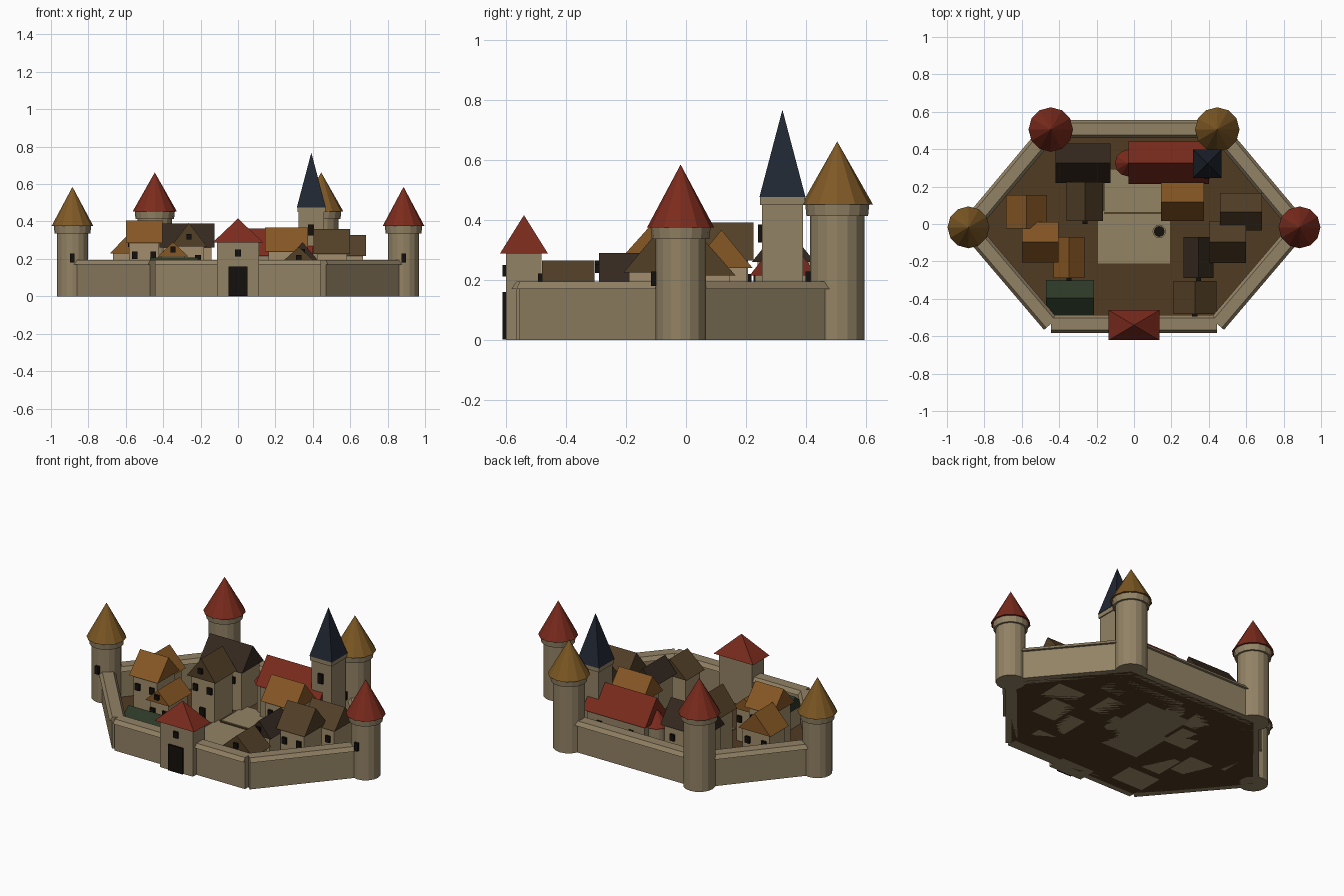
import bpy, bmesh
from math import atan2, pi
from mathutils import Vector, Matrix

if "Cube" in bpy.data.objects:
    bpy.data.objects.remove(bpy.data.objects["Cube"], do_unlink=True)


def material(name, r, g, b):
    m = bpy.data.materials.new(name)
    m.use_nodes = True
    m.diffuse_color = (r, g, b, 1)
    bsdf = m.node_tree.nodes["Principled BSDF"]
    bsdf.inputs["Base Color"].default_value = (r, g, b, 1)
    bsdf.inputs["Roughness"].default_value = 0.9
    return m


STONE = material("stone", 0.29, 0.225, 0.13)
PLASTER = material("plaster", 0.36, 0.27, 0.15)
PAVING = material("paving", 0.29, 0.23, 0.13)
EARTH = material("earth", 0.08, 0.043, 0.016)
RED = material("red_tile", 0.2, 0.024, 0.012)
ORANGE = material("orange_tile", 0.24, 0.095, 0.018)
OCHRE = material("ochre_tile", 0.21, 0.1, 0.018)
BROWN = material("brown_shingle", 0.085, 0.05, 0.02)
DARK = material("dark_shingle", 0.035, 0.022, 0.014)
GREEN = material("green_shingle", 0.025, 0.04, 0.02)
SLATE = material("slate", 0.014, 0.02, 0.032)
BLACK = material("opening", 0.007, 0.005, 0.004)


def add_mesh(name, bm, mat, x, y, turn=0):
    bmesh.ops.recalc_face_normals(bm, faces=bm.faces)
    mesh = bpy.data.meshes.new(name)
    bm.to_mesh(mesh)
    bm.free()
    mesh.materials.append(mat)
    ob = bpy.data.objects.new(name, mesh)
    ob.location = (x, y, 0)
    ob.rotation_euler.z = turn
    bpy.context.collection.objects.link(ob)
    return ob


def block(name, mat, x, y, sx, sy, z0, z1, top=(1, 1), turn=0):
    """Box whose top can shrink: (1, 0) gives a gable, (0, 0) a pyramid."""
    bm = bmesh.new()
    bmesh.ops.create_cube(bm, size=1)
    for v in bm.verts:
        upper = v.co.z > 0
        kx, ky = top if upper else (1, 1)
        v.co = Vector((v.co.x * sx * kx, v.co.y * sy * ky, z1 if upper else z0))
    bmesh.ops.remove_doubles(bm, verts=bm.verts, dist=1e-5)
    return add_mesh(name, bm, mat, x, y, turn)


def drum(name, mat, x, y, r0, r1, z0, z1, sides=16):
    bm = bmesh.new()
    bmesh.ops.create_cone(bm, cap_ends=True, segments=sides, radius1=r0, radius2=r1,
                          depth=z1 - z0, matrix=Matrix.Translation((0, 0, (z0 + z1) / 2)))
    return add_mesh(name, bm, mat, x, y)


def opening(name, x, y, z0, z1, width=0.03, depth=0.02):
    block(name, BLACK, x, y, width, depth, z0, z1)


# Ground slab and the corners of the curtain wall
corners = [(-0.885, -0.018), (-0.445, 0.508), (0.445, 0.508),
           (0.885, -0.018), (0.445, -0.535), (-0.445, -0.535)]
bm = bmesh.new()
face = bm.faces.new([bm.verts.new((x, y, 0)) for x, y in corners])
ring = bmesh.ops.extrude_face_region(bm, geom=[face])
bmesh.ops.translate(bm, vec=(0, 0, 0.008),
                    verts=[v for v in ring["geom"] if isinstance(v, bmesh.types.BMVert)])
add_mesh("ground", bm, EARTH, 0, 0)

# Curtain walls with sloped coping
for i, (ax, ay) in enumerate(corners):
    bx, by = corners[(i + 1) % len(corners)]
    length = Vector((bx - ax, by - ay)).length
    turn = atan2(by - ay, bx - ax)
    cx, cy = (ax + bx) / 2, (ay + by) / 2
    block(f"wall_{i}", STONE, cx, cy, length, 0.066, 0, 0.172, turn=turn)
    block(f"wall_coping_{i}", STONE, cx, cy, length, 0.095, 0.17, 0.194, (1, 0.66), turn)

# Round corner towers
def tower(name, mat, x, y, r, height):
    drum(name, STONE, x, y, r, r, 0, height - 0.035)
    drum(name + "_crown", STONE, x, y, r + 0.012, r + 0.016, height - 0.038, height)
    drum(name + "_roof", mat, x, y, r + 0.028, 0, height, height + 0.21, 12)
    opening(name + "_window", x, y - r, 0.18, 0.228, 0.024, 0.03)


tower("left_side_tower", RED, 0.885, -0.018, 0.084, 0.375)
tower("right_side_tower", OCHRE, -0.885, -0.018, 0.084, 0.375)
tower("left_back_tower", OCHRE, 0.445, 0.505, 0.091, 0.452)
tower("right_back_tower", RED, -0.445, 0.505, 0.091, 0.452)

# Gatehouse
block("gatehouse", STONE, 0, -0.542, 0.226, 0.118, 0, 0.29)
block("gatehouse_roof", RED, 0, -0.541, 0.27, 0.16, 0.288, 0.416, (0, 0))
opening("gate", 0, -0.602, 0.001, 0.16, 0.1)
opening("gate_window", 0, -0.603, 0.212, 0.25)

# Paved square, raised forecourt and well
block("square", PAVING, 0, -0.07, 0.385, 0.28, 0, 0.014)
block("forecourt", PAVING, -0.005, 0.18, 0.31, 0.23, 0, 0.022)
block("forecourt_step", BROWN, -0.005, 0.061, 0.31, 0.014, 0, 0.018)
drum("well", STONE, 0.135, -0.04, 0.036, 0.036, 0, 0.04, 12)
drum("well_shaft", BLACK, 0.135, -0.04, 0.029, 0.029, 0.01, 0.042, 12)

# Houses: roof rectangle, eave and ridge heights, ridge direction
def house(name, mat, x0, x1, y0, y1, eave, ridge, along="x", walls=PLASTER):
    cx, cy, sx, sy = (x0 + x1) / 2, (y0 + y1) / 2, x1 - x0, y1 - y0
    block(name + "_walls", walls, cx, cy, sx - 0.036, sy - 0.036, 0, eave + 0.003)
    block(name + "_roof", mat, cx, cy, sx, sy, eave, ridge, (1, 0) if along == "x" else (0, 1))
    front = y0 + 0.016
    opening(name + "_door", cx, front, 0.008, 0.085, 0.036)
    if eave > 0.2:
        for side in (-1, 1):
            opening(name + "_window", cx + side * sx * 0.25, front, eave - 0.085, eave - 0.045)
            opening(name + "_back_window", cx + side * sx * 0.25, y1 - 0.016,
                    eave - 0.085, eave - 0.045)
    if along == "y":
        z = eave + (ridge - eave) * 0.3
        opening(name + "_gable_window", cx, y0 - 0.004, z, z + 0.03, 0.028)


house("long_house", DARK, -0.42, -0.125, 0.22, 0.43, 0.26, 0.39)
house("tall_house", BROWN, -0.36, -0.165, 0.015, 0.225, 0.265, 0.392, "y")
house("west_house", ORANGE, -0.685, -0.465, -0.025, 0.155, 0.228, 0.345, "y")
house("west_lodge", ORANGE, -0.6, -0.405, -0.205, 0.01, 0.285, 0.405)
house("west_cottage", ORANGE, -0.43, -0.265, -0.29, -0.07, 0.212, 0.29, "y")
house("west_stable", GREEN, -0.47, -0.215, -0.49, -0.3, 0.13, 0.208)
house("east_cottage", DARK, 0.265, 0.425, -0.29, -0.07, 0.195, 0.29, "y")
house("east_stable", BROWN, 0.21, 0.44, -0.48, -0.305, 0.16, 0.264, "y")
house("east_lodge", BROWN, 0.405, 0.6, -0.208, 0.015, 0.225, 0.36)
house("east_house", BROWN, 0.46, 0.685, -0.035, 0.165, 0.215, 0.328)
house("inn", ORANGE, 0.145, 0.375, 0.015, 0.222, 0.24, 0.367)

# Great hall with rounded apse
house("hall", RED, -0.03, 0.4, 0.213, 0.44, 0.215, 0.362, "x", STONE)
drum("apse", STONE, -0.03, 0.326, 0.058, 0.058, 0, 0.2)
drum("apse_roof", RED, -0.03, 0.326, 0.072, 0, 0.198, 0.29, 12)

# Square bell tower with spire
block("bell_tower", STONE, 0.392, 0.322, 0.136, 0.136, 0, 0.452)
block("bell_tower_cornice", STONE, 0.392, 0.322, 0.15, 0.15, 0.45, 0.478)
block("bell_tower_spire", SLATE, 0.392, 0.322, 0.154, 0.154, 0.476, 0.768, (0, 0))
opening("bell_window", 0.39, 0.251, 0.325, 0.385)
